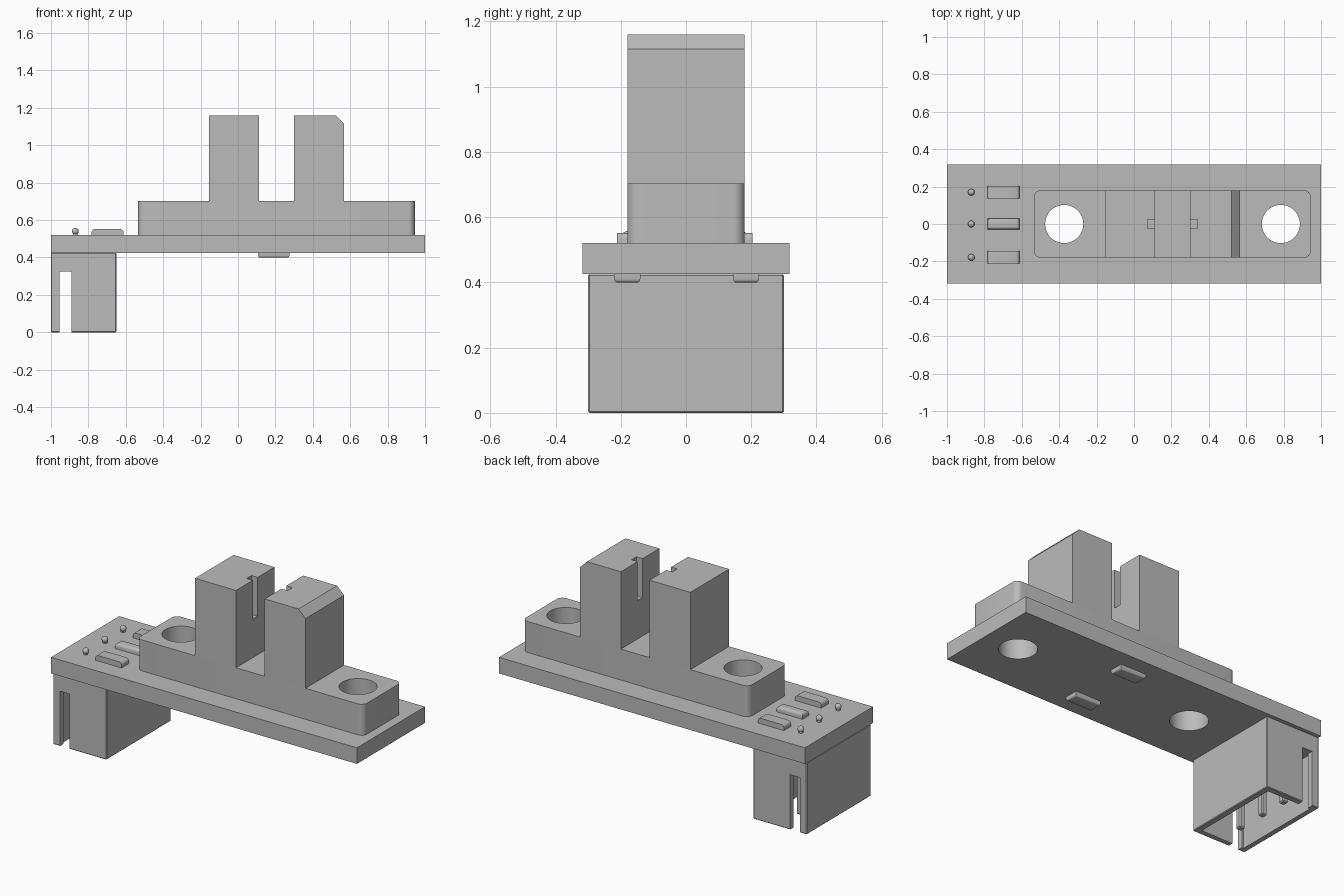
import bpy, bmesh
from mathutils import Vector

cube = bpy.data.objects.get("Cube")
if cube:
    bpy.data.objects.remove(cube, do_unlink=True)

grey = bpy.data.materials.new("plain_grey")
grey.use_nodes = True
grey.diffuse_color = (0.5, 0.5, 0.5, 1)
grey.node_tree.nodes["Principled BSDF"].inputs["Base Color"].default_value = (0.5, 0.5, 0.5, 1)


def finish(name, bm):
    mesh = bpy.data.meshes.new(name)
    bm.to_mesh(mesh)
    bm.free()
    mesh.materials.append(grey)
    obj = bpy.data.objects.new(name, mesh)
    bpy.context.collection.objects.link(obj)
    return obj


def activate(obj):
    bpy.ops.object.select_all(action='DESELECT')
    obj.select_set(True)
    bpy.context.view_layer.objects.active = obj


def box(name, x, y, z, bevel=0.0, segments=3, pick=None):
    """Box from (low, high) ranges; pick chooses the edges to bevel."""
    bm = bmesh.new()
    bmesh.ops.create_cube(bm, size=1)
    for v in bm.verts:
        v.co = Vector([r[0] if c < 0 else r[1] for c, r in zip(v.co, (x, y, z))])
    if bevel:
        edges = [e for e in bm.edges if pick is None or pick(*e.verts)]
        bmesh.ops.bevel(bm, geom=edges, offset=bevel, segments=segments,
                        profile=0.5, affect='EDGES')
    return finish(name, bm)


def cylinder(name, x, y, z, radius, sides=48):
    bm = bmesh.new()
    bmesh.ops.create_cone(bm, cap_ends=True, segments=sides, radius1=radius,
                          radius2=radius, depth=z[1] - z[0])
    bmesh.ops.translate(bm, verts=bm.verts, vec=(x, y, sum(z) / 2))
    return finish(name, bm)


def cut(obj, *cutters):
    activate(obj)
    for c in cutters:
        mod = obj.modifiers.new("cut", 'BOOLEAN')
        mod.operation = 'DIFFERENCE'
        mod.solver = 'EXACT'
        mod.object = c
        bpy.ops.object.modifier_apply(modifier=mod.name)
        bpy.data.objects.remove(c, do_unlink=True)


def smooth(obj):
    activate(obj)
    bpy.ops.object.shade_smooth_by_angle(angle=0.6)


def upright(a, b):
    return abs(a.co.z - b.co.z) > 0.01


# Circuit board and sensor base, both pierced by the two mounting holes
BOARD, TOP = 0.425, 0.52
board = box("circuit_board", (-1, 1), (-0.318, 0.318), (BOARD, TOP))
base = box("sensor_base", (-0.535, 0.945), (-0.18, 0.18), (TOP, 0.703), 0.035, 6, upright)
for part in (board, base):
    cut(part, *[cylinder("hole_cutter", x, 0, (0.3, 0.9), 0.102) for x in (-0.373, 0.785)])
    smooth(part)

# Two sensor towers with facing slots; the outer one has a chamfered top edge
inner = box("inner_tower", (-0.155, 0.113), (-0.18, 0.18), (0.7, 1.16))
cut(inner, box("slot_cutter", (0.073, 0.2), (-0.023, 0.023), (0.93, 1.3)))
outer = box("outer_tower", (0.3, 0.567), (-0.18, 0.18), (0.7, 1.16), 0.045, 1,
            lambda a, b: min(a.co.x, b.co.x) > 0.5 and min(a.co.z, b.co.z) > 1)
cut(outer, box("slot_cutter", (0.2, 0.34), (-0.023, 0.023), (0.93, 1.3)))

# Connector housing, hollow from below with a slot through both side walls
housing = box("connector_housing", (-1, -0.65), (-0.3, 0.3), (0, BOARD), 0.004, 1)
cut(housing,
    box("cavity_cutter", (-0.967, -0.683), (-0.267, 0.267), (-0.1, 0.325)),
    box("side_slot_cutter", (-0.955, -0.89), (-0.5, 0.5), (-0.1, 0.325)))

# Pins in the connector and their rounded solder tips above the board
for label, y in (("front", -0.178), ("middle", 0), ("back", 0.17)):
    box(label + "_connector_pin", (-0.888, -0.852), (y - 0.018, y + 0.018), (0.04, 0.34), 0.006, 1)
    cylinder(label + "_solder_stem", -0.87, y, (TOP - 0.01, 0.54), 0.013, 16)
    bm = bmesh.new()
    bmesh.ops.create_uvsphere(bm, u_segments=20, v_segments=12, radius=0.018)
    bmesh.ops.translate(bm, verts=bm.verts, vec=(-0.87, y, 0.54))
    smooth(finish(label + "_solder_tip", bm))

    # Small surface-mounted chip beside each tip
    half = 0.03 if y == 0 else 0.034
    smooth(box(label + "_chip", (-0.783, -0.612), (y - half, y + half), (TOP - 0.005, 0.552),
               0.018, 4, lambda a, b: min(a.co.z, b.co.z) > 0.54 and
               (y == 0 or abs(a.co.y - b.co.y) > 0.01)))

# Two chips under the board
for label, y in (("front", -0.18), ("back", 0.184)):
    smooth(box(label + "_underside_chip", (0.108, 0.275), (y - 0.04, y + 0.04),
               (0.399, BOARD + 0.005), 0.012, 3,
               lambda a, b: max(a.co.z, b.co.z) < 0.41))
